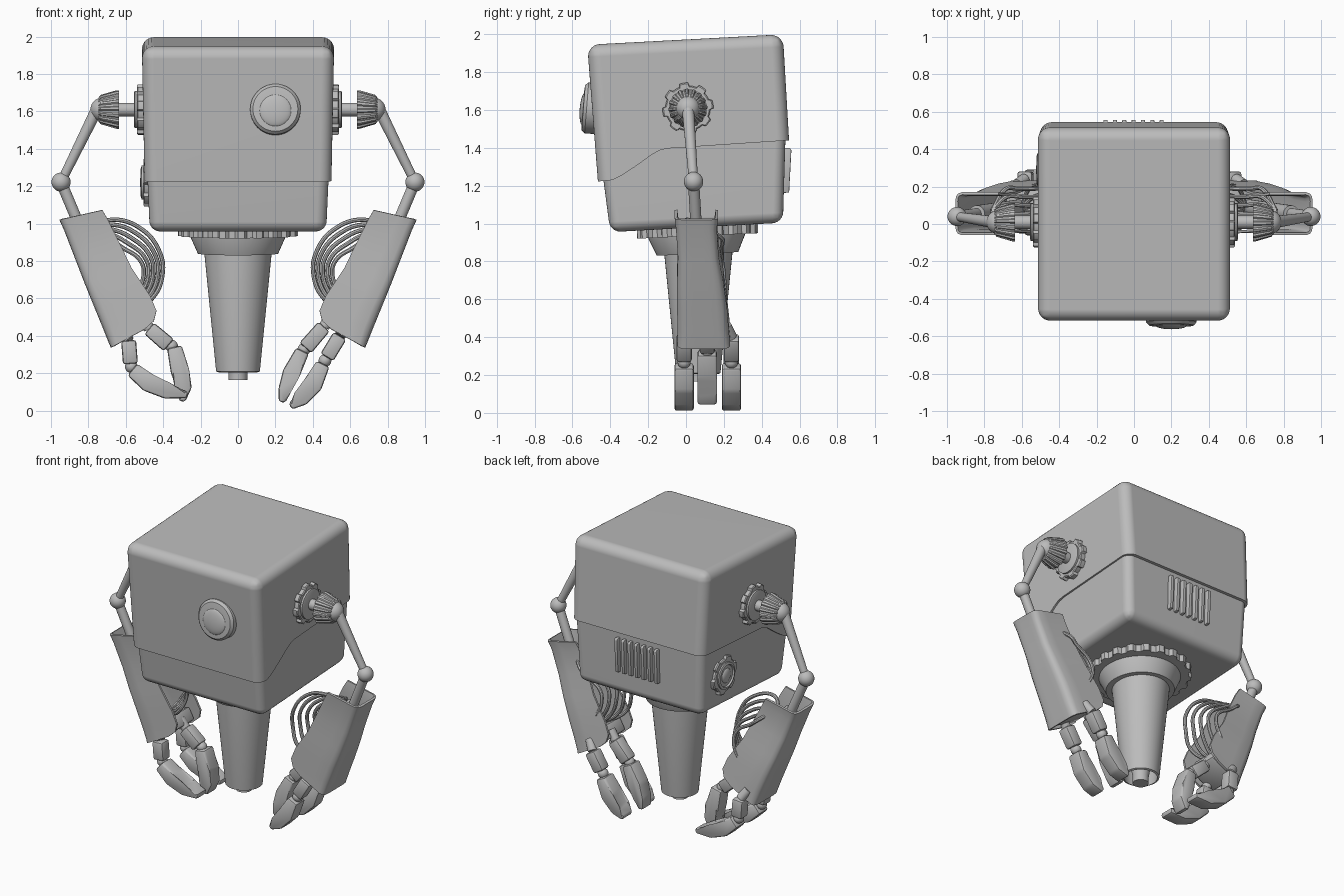
import bpy, bmesh, math
from mathutils import Vector

if "Cube" in bpy.data.objects:
    bpy.data.objects.remove(bpy.data.objects["Cube"], do_unlink=True)

grey = bpy.data.materials.new("plain grey")
grey.use_nodes = True
grey.diffuse_color = (0.5, 0.5, 0.5, 1)
grey.node_tree.nodes["Principled BSDF"].inputs["Base Color"].default_value = grey.diffuse_color


def finish(name, bm):
    bmesh.ops.recalc_face_normals(bm, faces=bm.faces)
    mesh = bpy.data.meshes.new(name)
    bm.to_mesh(mesh)
    bm.free()
    mesh.materials.append(grey)
    ob = bpy.data.objects.new(name, mesh)
    bpy.context.collection.objects.link(ob)
    return ob


def skin(bm, rings, closed=True):
    n = len(rings[0])
    for a, b in zip(rings, rings[1:]):
        for i in range(n if closed else n - 1):
            k = (i + 1) % n
            bm.faces.new((a[i], a[k], b[k], b[i]))


def revolve(name, profile, loc, direction=(0, 0, 1), n=48, teeth=0, depth=0.1):
    """Turn (radius, height) pairs round an axis; optional square teeth."""
    bm = bmesh.new()
    turn = Vector(direction).to_track_quat('Z', 'Y')
    rings = []
    for r, h in profile:
        ring = []
        for i in range(n):
            a = math.tau * i / n
            rr = r * (1 - depth) if teeth and (i * teeth * 2 // n) % 2 else r
            ring.append(bm.verts.new(turn @ Vector((rr * math.cos(a), rr * math.sin(a), h)) + Vector(loc)))
        rings.append(ring)
    skin(bm, rings)
    bm.faces.new(rings[0])
    bm.faces.new(rings[-1])
    return finish(name, bm)


def rod(name, a, b, r0, r1):
    d = Vector(b) - Vector(a)
    return revolve(name, [(r0, 0), (r1, d.length)], a, d, 24)


def ball(name, loc, r, direction=(0, 0, 1), flat=1, start=-88):
    steps = [math.radians(start + (88 - start) * i / 14) for i in range(15)]
    return revolve(name, [(r * math.cos(t), r * flat * math.sin(t)) for t in steps], loc, direction, 32)


def prism(name, outline, half, centre=0, axis='x', bevel=0, segments=3):
    """Extrude an outline; half is the half width, as a function of the second coordinate."""
    bm = bmesh.new()
    rings = []
    for s in (-1, 1):
        ring = []
        for u, v in outline:
            w = centre + s * half(v)
            ring.append(bm.verts.new((w, u, v) if axis == 'x' else (u, w, v)))
        rings.append(ring)
        bm.faces.new(ring)
    skin(bm, rings)
    if bevel:
        bmesh.ops.bevel(bm, geom=bm.edges[:], offset=bevel, segments=segments, profile=0.5, affect='EDGES')
    return finish(name, bm)


def finger(name, path, y, width, s):
    """Rounded bar along (x, z, thickness) points."""
    left, right = [], []
    for i, (x, z, t) in enumerate(path):
        p, q = path[max(i - 1, 0)], path[min(i + 1, len(path) - 1)]
        d = Vector((q[0] - p[0], q[1] - p[1])).normalized() * t / 2
        left.append((s * (x - d.y), z + d.x))
        right.append((s * (x + d.y), z - d.x))
    return prism(name, left + right[::-1], lambda v: width / 2, y, 'y', 0.014, 2)


# Head: rounded upper shell with a stepped lower rim, over a lower casing
shell = prism("upper_shell", [(-0.448, 1.0), (-0.522, 1.945), (0.512, 2.0), (0.57, 1.0)],
              lambda z: 0.495 + 0.02 * (z - 1), bevel=0.065, segments=7)
cutter = prism("rim_cutter", [(-0.8, 0.5), (-0.8, 1.22), (-0.47, 1.222), (-0.39, 1.23), (-0.34, 1.255),
                              (-0.27, 1.3), (-0.18, 1.365), (-0.14, 1.387), (-0.1, 1.397), (0.8, 1.457), (0.8, 0.5)],
               lambda z: 0.8)
cutter.hide_render = True
cut = shell.modifiers.new("rim", 'BOOLEAN')
cut.operation, cut.object, cut.solver = 'DIFFERENCE', cutter, 'EXACT'
bpy.context.view_layer.objects.active = shell
shell.select_set(True)
bpy.ops.object.modifier_apply(modifier="rim")
bpy.data.objects.remove(cutter, do_unlink=True)
casing = prism("lower_casing", [(-0.4, 0.955), (-0.485, 1.6), (0.53, 1.6), (0.512, 1.005)],
               lambda z: 0.472 + 0.045 * (z - 0.97), bevel=0.055, segments=6)

# Eye
revolve("eye_ring", [(0.135, -0.05), (0.135, 0.025), (0.12, 0.042), (0.09, 0.045)], (0.2, -0.5, 1.61), (0, -1, 0.08))
ball("eye_lens", (0.2, -0.54, 1.605), 0.087, (0, -1, 0.08), 0.25, 0)

# Back vents
for i in range(7):
    prism(f"vent_slat_{i}", [(0.5, 1.16), (0.545, 1.165), (0.557, 1.39), (0.55, 1.4), (0.5, 1.4)],
          lambda z: 0.011, -0.152 + 0.05 * i, bevel=0.004, segments=2)

# Side medallion
hub = (-0.46, 0.29, 1.22)
revolve("medallion_ring", [(0.13, 0), (0.13, 0.04), (0.122, 0.046)], hub, (-1, 0, 0), 72, 6, 0.13)
revolve("medallion_disc", [(0.09, 0), (0.09, 0.055), (0.075, 0.06), (0.07, 0.05)], hub, (-1, 0, 0))
ball("medallion_button", (-0.505, 0.29, 1.22), 0.05, (-1, 0, 0), 0.4, 0)

# Neck collar and hollow tapered stem
axis = (0, -0.045, 1)
revolve("collar_gear", [(0.32, -0.035), (0.32, 0.03)], (0, 0.06, 0.97), axis, 120, 20, 0.06)
revolve("collar_cone", [(0.205, -0.02), (0.215, -0.02), (0.255, 0.07), (0.26, 0.13)], (0, 0.06, 0.86), axis)
revolve("stem", [(0.18, 0.88), (0.18, 0.84), (0.117, 0.21), (0.104, 0.205), (0.11, 0.32)], (0, 0.065, 0))
revolve("stem_plug", [(0.07, 0.33), (0.05, 0.21), (0.05, 0.165)], (0, 0.065, 0))

for s, side in ((1, "left"), (-1, "right")):
    out = (s, 0, 0)
    shoulder, elbow = (s * 0.755, 0.01, 1.61), (s * 0.946, 0.04, 1.222)

    # Shoulder joint
    revolve(f"{side}_shoulder_plate", [(0.135, 0.49), (0.135, 0.535), (0.128, 0.54)], (0, 0.01, 1.61), out, 96, 8, 0.12)
    revolve(f"{side}_shoulder_disc", [(0.1, 0.5), (0.1, 0.552), (0.09, 0.556)], (0, 0.01, 1.61), out)
    revolve(f"{side}_shoulder_shaft", [(0.036, 0.5), (0.036, 0.7)], (0, 0.01, 1.61), out, 24)
    revolve(f"{side}_shoulder_cup", [(0.06, 0.67), (0.085, 0.635), (0.103, 0.635), (0.103, 0.65), (0.078, 0.735), (0.065, 0.745)],
            (0, 0.01, 1.61), out, 96, 16, 0.08)
    ball(f"{side}_shoulder_ball", (s * 0.725, 0.01, 1.61), 0.064)

    # Arm rods
    rod(f"{side}_upper_arm", shoulder, elbow, 0.032, 0.024)
    ball(f"{side}_elbow", elbow, 0.051)
    rod(f"{side}_forearm_rod", elbow, (s * 0.84, 0.055, 0.97), 0.03, 0.03)
    rod(f"{side}_forearm_core", (s * 0.84, 0.055, 0.98), (s * 0.59, 0.09, 0.42), 0.045, 0.045)

    # Forearm guard: channel open towards the body (outer x, z, inner x, z, centre y, half width)
    stations = [(0.955, 1.02, 0.725, 1.072, 0.055, 0.115), (0.93, 0.965, 0.695, 1.02, 0.055, 0.108),
                (0.87, 0.81, 0.63, 0.89, 0.065, 0.108), (0.82, 0.68, 0.57, 0.765, 0.075, 0.122),
                (0.765, 0.545, 0.47, 0.615, 0.085, 0.132), (0.72, 0.435, 0.436, 0.535, 0.09, 0.135),
                (0.69, 0.36, 0.45, 0.48, 0.093, 0.138), (0.68, 0.337, 0.5, 0.435, 0.094, 0.139)]
    half = [(0, -1), (0.3, -1), (0.6, -1), (0.85, -1), (0.94, -0.93), (0.985, -0.8), (1, -0.6), (1, -0.3)]
    section = half + [(1, 0)] + [(u, -v) for u, v in half[::-1]]
    bm = bmesh.new()
    rings = []
    for ox, oz, ix, iz, yc, hw in stations:
        rings.append([bm.verts.new((s * (ix + (ox - ix) * u), yc + hw * v, iz + (oz - iz) * u)) for u, v in section])
    skin(bm, rings, closed=False)
    guard = finish(f"{side}_forearm_guard", bm)
    if sum(f.normal.x * s for f in guard.data.polygons) < 0:
        guard.data.flip_normals()
    wall = guard.modifiers.new("wall", 'SOLIDIFY')
    wall.thickness, wall.offset = 0.014, -1

    # Looped cables on the inside of the forearm
    for i in range(5):
        k, y = 0.025 * i, 0.01 + 0.045 * i
        route = [(0.76, 0.07, 0.98), (0.68, y, 1.02 - k), (0.53 + k, y, 0.98 - k), (0.42 + k, y, 0.85 - k / 2),
                 (0.405 + k, y + 0.01, 0.72), (0.46 + k, y, 0.6), (0.6, 0.09, 0.52)]
        curve = bpy.data.curves.new(f"{side}_cable_{i}", 'CURVE')
        curve.dimensions, curve.bevel_depth, curve.bevel_resolution = '3D', 0.012, 2
        spline = curve.splines.new('BEZIER')
        spline.bezier_points.add(len(route) - 1)
        for point, (x, py, z) in zip(spline.bezier_points, route):
            point.co = (s * x, py, z)
            point.handle_left_type = point.handle_right_type = 'AUTO'
        curve.materials.append(grey)
        cable = bpy.data.objects.new(f"{side}_cable_{i}", curve)
        bpy.context.collection.objects.link(cable)

    # Palm, then knuckle and tip bars of two fingers and a thumb
    finger(f"{side}_palm", [(0.6, 0.5, 0.2), (0.555, 0.42, 0.2)], 0.093, 0.22, s)
    if s > 0:
        knuckle = [(0.545, 0.4, 0.08), (0.475, 0.285, 0.08)]
        tip = [(0.455, 0.25, 0.075), (0.4, 0.14, 0.105), (0.34, 0.06, 0.075), (0.28, 0.022, 0.035)]
        thumb = [(0.46, 0.45, 0.08), (0.36, 0.335, 0.085)]
        thumb_tip = [(0.345, 0.32, 0.075), (0.285, 0.2, 0.095), (0.25, 0.11, 0.07), (0.235, 0.045, 0.035)]
    else:
        knuckle = [(0.585, 0.375, 0.08), (0.575, 0.25, 0.08)]
        tip = [(0.565, 0.22, 0.08), (0.48, 0.15, 0.1), (0.38, 0.1, 0.075), (0.27, 0.085, 0.035)]
        thumb = [(0.475, 0.44, 0.08), (0.37, 0.35, 0.085)]
        thumb_tip = [(0.34, 0.34, 0.08), (0.31, 0.21, 0.1), (0.285, 0.12, 0.075), (0.3, 0.05, 0.035)]
    for label, y, near, far in (("front_finger", -0.01, knuckle, tip), ("thumb", 0.112, thumb, thumb_tip),
                                ("back_finger", 0.24, knuckle, tip)):
        finger(f"{side}_{label}_knuckle", near, y, 0.082, s)
        finger(f"{side}_{label}_tip", far, y, 0.102, s)
        (ax, az, _), (bx, bz, _) = near
        rod(f"{side}_{label}_pin", (s * (ax + 0.04), 0.093 + (y - 0.093) * 0.8, az + 0.06), (s * ax, y, az), 0.03, 0.03)
        ball(f"{side}_{label}_joint", (s * (bx + far[0][0]) / 2, y, (bz + far[0][1]) / 2), 0.034)

# Smooth shading with sharp edges kept
bpy.ops.object.select_all(action='DESELECT')
for ob in bpy.context.collection.objects:
    if ob.type in {'MESH', 'CURVE'} and ob.data.materials and ob.data.materials[0] == grey:
        ob.select_set(True)
        bpy.context.view_layer.objects.active = ob
bpy.ops.object.convert(target='MESH')
bpy.ops.object.shade_smooth_by_angle(angle=math.radians(35))
for ob in (shell, casing):
    ob.modifiers.new("even_shading", 'WEIGHTED_NORMAL').keep_sharp = True
